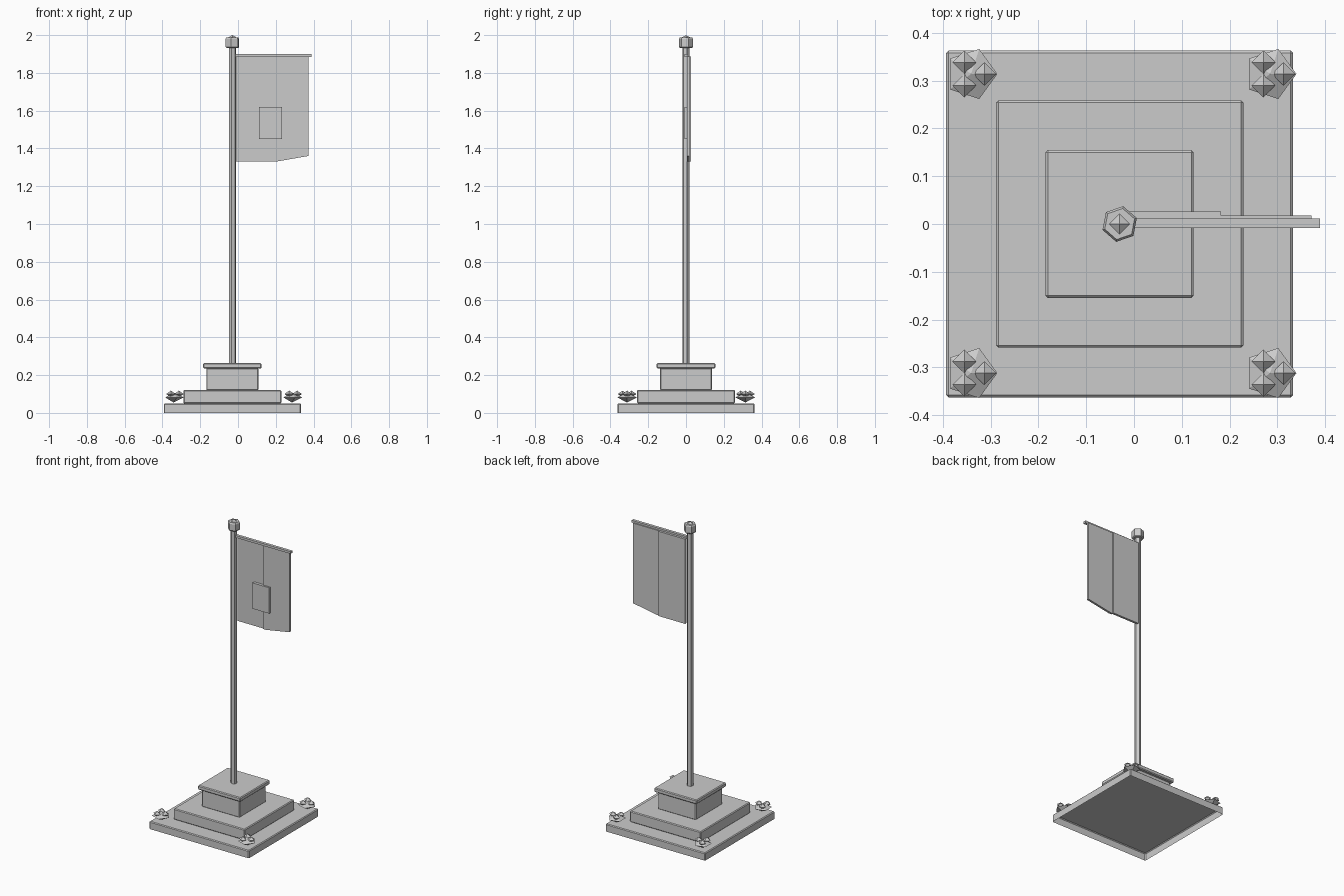
import bpy, bmesh, math
from mathutils import Vector

cube = bpy.data.objects.get("Cube")
if cube:
    bpy.data.objects.remove(cube, do_unlink=True)

stone = bpy.data.materials.new("light_grey")
stone.use_nodes = True
GREY = (0.6, 0.6, 0.6, 1)
stone.diffuse_color = GREY
stone.node_tree.nodes["Principled BSDF"].inputs["Base Color"].default_value = GREY

CX = -0.03  # axis of the pole and pedestal


def finish(name, bm):
    bmesh.ops.recalc_face_normals(bm, faces=bm.faces)
    mesh = bpy.data.meshes.new(name)
    bm.to_mesh(mesh)
    bm.free()
    mesh.materials.append(stone)
    obj = bpy.data.objects.new(name, mesh)
    bpy.context.collection.objects.link(obj)
    return obj


def box(name, lo, hi, bevel=0, open_bottom=False):
    lo, hi = Vector(lo), Vector(hi)
    bm = bmesh.new()
    bmesh.ops.create_cube(bm, size=1)
    for v in bm.verts:
        v.co = (lo + hi) / 2 + v.co * (hi - lo)
    if bevel:
        edges = [e for e in bm.edges
                 if not open_bottom or max(v.co.z for v in e.verts) > lo.z + 0.001]
        bmesh.ops.bevel(bm, geom=edges, offset=bevel, segments=1, affect='EDGES')
    if open_bottom:
        under = [f for f in bm.faces if max(v.co.z for v in f.verts) < lo.z + 0.001]
        bmesh.ops.delete(bm, geom=under, context='FACES')
    return finish(name, bm)


def lathe(name, x, y, profile, sides, turn=0):
    """Stack of polygon rings; a radius of zero makes a point."""
    bm = bmesh.new()
    rings = []
    for r, z in profile:
        count = sides if r else 1
        rings.append([bm.verts.new((x + r * math.cos(turn + i * math.tau / sides),
                                    y + r * math.sin(turn + i * math.tau / sides), z))
                      for i in range(count)])
    for a, b in zip(rings, rings[1:]):
        for i in range(sides):
            j = (i + 1) % sides
            quad = [a[i % len(a)], a[j % len(a)], b[j % len(b)], b[i % len(b)]]
            bm.faces.new(list(dict.fromkeys(quad)))
    for ring in (rings[0], rings[-1]):
        if len(ring) > 1:
            bm.faces.new(ring)
    return finish(name, bm)


def panel(name, outline, y0, y1):
    bm = bmesh.new()
    face = bm.faces.new([bm.verts.new((x, y0, z)) for x, z in outline])
    moved = bmesh.ops.extrude_face_region(bm, geom=[face])["geom"]
    bmesh.ops.translate(bm, vec=(0, y1 - y0, 0),
                        verts=[g for g in moved if isinstance(g, bmesh.types.BMVert)])
    return finish(name, bm)


# Stepped pedestal, hollow underneath
for name, half, z0, z1, hollow in (
        ("base_slab", 0.363, 0, 0.05, True),
        ("middle_step", 0.259, 0.05, 0.122, False),
        ("plinth", 0.138, 0.12, 0.237, False),
        ("plinth_cap", 0.155, 0.235, 0.263, False)):
    box(name, (CX - half, -half, z0), (CX + half, half, z1), 0.005, hollow)

# Pole and finial
TURN = math.radians(19)
lathe("pole", CX, 0, [(0.02, 0.255), (0.02, 1.94)], 6, TURN)
lathe("finial", CX, 0, [(0.033, 1.932), (0.038, 1.938), (0.038, 1.98), (0.033, 1.988)], 6, TURN)
lathe("finial_tip", CX, 0, [(0.025, 1.986), (0, 2.0)], 4)

# Banner hanging from a crossbar
box("crossbar", (-0.03, -0.008, 1.885), (0.389, 0.011, 1.9))
panel("banner_inner", [(-0.012, 1.33), (0.182, 1.33), (0.182, 1.888), (-0.012, 1.888)], 0.011, 0.026)
panel("banner_outer", [(0.18, 1.33), (0.2, 1.33), (0.372, 1.36), (0.372, 1.888), (0.18, 1.888)], 0.004, 0.018)
box("banner_plate", (0.11, -0.008, 1.45), (0.233, 0.013, 1.62))

# Flower clusters on the corners
for x in (-0.341, 0.285):
    for y in (-0.312, 0.314):
        lathe("flower_bush", x, y, [(0, 0.055), (0.055, 0.082), (0, 0.108)], 5)
        for k in range(3):
            a = k * math.tau / 3
            lathe("flower", x + 0.028 * math.cos(a), y + 0.028 * math.sin(a),
                  [(0, 0.082), (0.025, 0.1), (0, 0.118)], 4)
